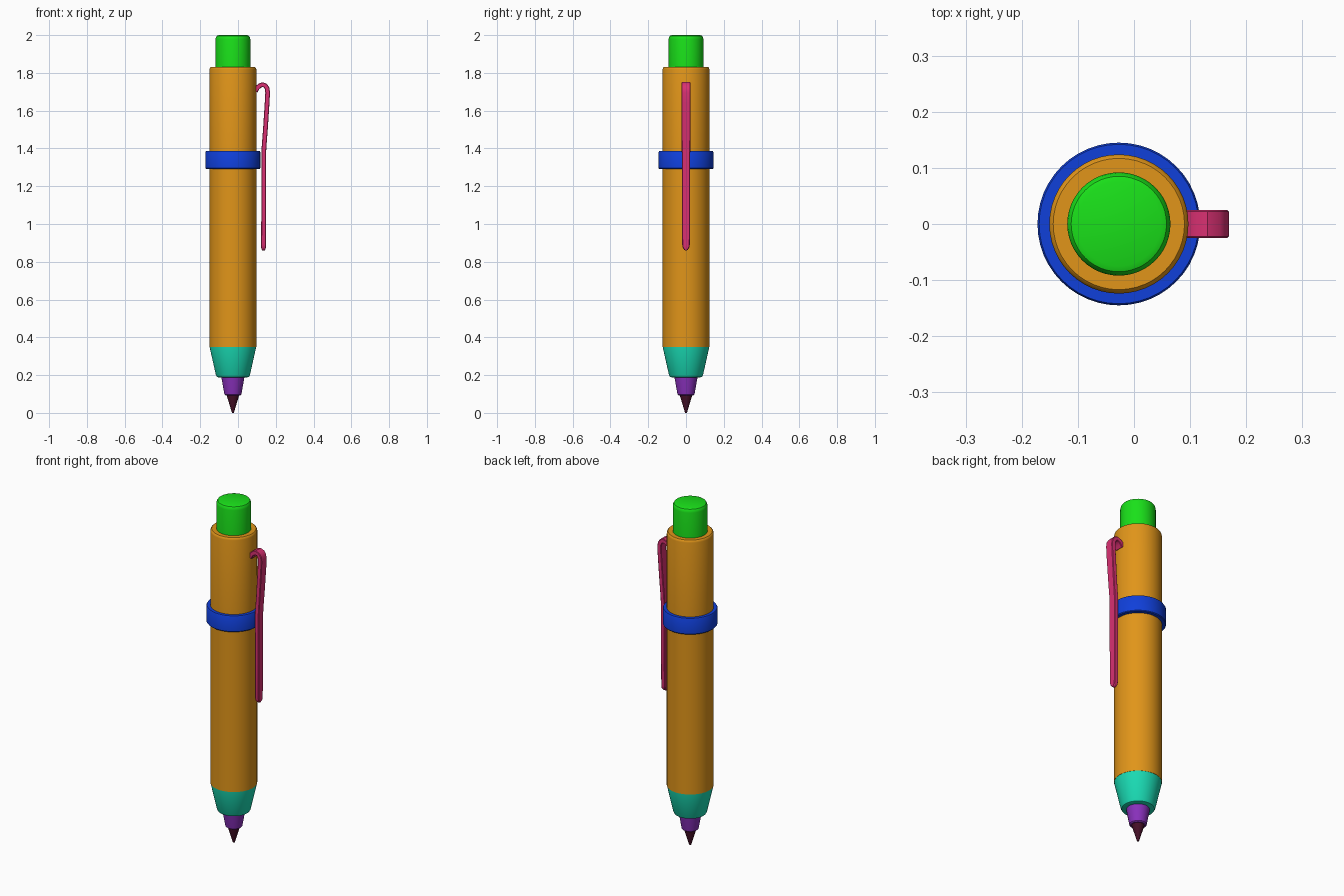
import bpy, bmesh, math
from mathutils import Vector

if "Cube" in bpy.data.objects:
    bpy.data.objects.remove(bpy.data.objects["Cube"])

AXIS_X = -0.027   # pen axis, shifted left because of the clip
SIDES = 48


def finish(name, bm, color):
    bmesh.ops.recalc_face_normals(bm, faces=bm.faces[:])
    me = bpy.data.meshes.new(name)
    bm.to_mesh(me)
    bm.free()
    ob = bpy.data.objects.new(name, me)
    bpy.context.collection.objects.link(ob)
    mat = bpy.data.materials.new(name + "_color")
    mat.diffuse_color = (*color, 1)
    mat.use_nodes = True
    mat.node_tree.nodes["Principled BSDF"].inputs["Base Color"].default_value = mat.diffuse_color
    me.materials.append(mat)
    bpy.ops.object.select_all(action='DESELECT')
    bpy.context.view_layer.objects.active = ob
    ob.select_set(True)
    bpy.ops.object.shade_smooth_by_angle(angle=math.radians(35))
    return ob


def lathe(name, profile, color, closed=False):
    """Spin (radius, z) points around the pen axis; open ends are capped."""
    bm = bmesh.new()
    rings = []
    for r, z in profile:
        if r == 0:
            rings.append([bm.verts.new((AXIS_X, 0, z))] * SIDES)
        else:
            rings.append([bm.verts.new((AXIS_X + r * math.cos(a), r * math.sin(a), z))
                          for a in (2 * math.pi * i / SIDES for i in range(SIDES))])
    pairs = list(zip(rings, rings[1:]))
    if closed:
        pairs.append((rings[-1], rings[0]))
    for lo, hi in pairs:
        for i in range(SIDES):
            j = (i + 1) % SIDES
            bm.faces.new(dict.fromkeys((lo[i], lo[j], hi[j], hi[i])))
    if not closed:
        for ring in (rings[0], rings[-1]):
            if ring[0] is not ring[1]:
                bm.faces.new(ring)
    return finish(name, bm, color)


# Writing end
lathe("tip", [(0, 0.003), (0.005, 0), (0.033, 0.093), (0.033, 0.11)], (0.06, 0.005, 0.02))
lathe("nozzle", [(0.039, 0.093), (0.045, 0.098), (0.06, 0.183), (0.062, 0.20)], (0.25, 0.03, 0.5))
lathe("cone", [(0.076, 0.188), (0.085, 0.191), (0.09, 0.2), (0.123, 0.348), (0.123, 0.355)],
      (0.01, 0.7, 0.45))

# Barrel
lathe("lower_barrel", [(0.124, 0.35), (0.124, 1.33)], (0.75, 0.3, 0.01))
lathe("upper_barrel", [(0.124, 1.33), (0.124, 1.818), (0.122, 1.826), (0.117, 1.831), (0.09, 1.831)],
      (0.75, 0.3, 0.01))
lathe("ring", [(0.122, 1.292), (0.142, 1.292), (0.145, 1.296), (0.145, 1.381), (0.142, 1.386), (0.122, 1.386)],
      (0.005, 0.05, 0.7), closed=True)

# Push button
lathe("button", [(0.092, 1.80), (0.092, 1.978), (0.09, 1.988), (0.085, 1.996), (0.075, 2.0)],
      (0.01, 0.75, 0.01))

# Pocket clip: a strip swept along a path of (x, z, half width)
path = [(0.092, 1.703, .025), (0.103, 1.722, .025), (0.116, 1.733, .025), (0.131, 1.738, .025),
        (0.145, 1.732, .025), (0.154, 1.718, .025), (0.157, 1.695, .025), (0.154, 1.64, .025),
        (0.145, 1.50, .0235), (0.138, 1.41, .0225), (0.1365, 1.38, .0225), (0.136, 1.10, .0215),
        (0.135, 0.89, .020), (0.135, 0.875, .017), (0.135, 0.864, .010), (0.135, 0.860, .004)]
bm = bmesh.new()
sections = []
for i, (x, z, w) in enumerate(path):
    a, b = path[max(i - 1, 0)], path[min(i + 1, len(path) - 1)]
    t = Vector((b[0] - a[0], 0, b[1] - a[1])).normalized()
    n = Vector((t.z, 0, -t.x))
    h = 0.0125 if i < len(path) - 2 else 0.009
    c = 0.003
    outline = [(h - c, w), (h, w - c), (h, c - w), (h - c, -w),
               (c - h, -w), (-h, c - w), (-h, w - c), (c - h, w)]
    sections.append([bm.verts.new(Vector((x, 0, z)) + n * d + Vector((0, y, 0))) for d, y in outline])
for s, e in zip(sections, sections[1:]):
    for i in range(8):
        j = (i + 1) % 8
        bm.faces.new((s[i], s[j], e[j], e[i]))
bm.faces.new(sections[0])
bm.faces.new(sections[-1])
finish("clip", bm, (0.7, 0.03, 0.17))
